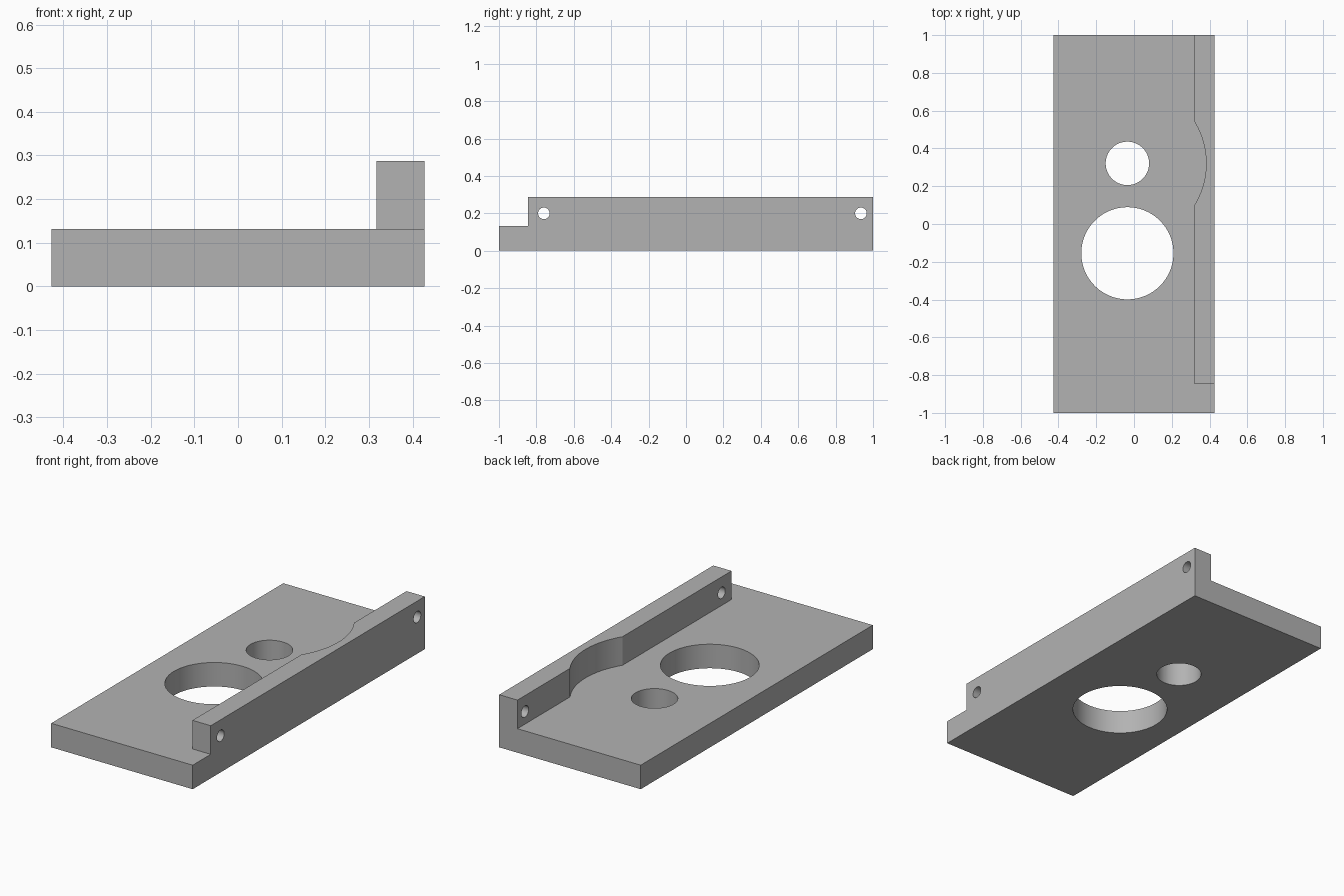
import bpy, bmesh
from math import asin, cos, sin, pi
from mathutils import Matrix

if "Cube" in bpy.data.objects:
    bpy.data.objects.remove(bpy.data.objects["Cube"])

HALF_W, HALF_L = 0.427, 1.0
PLATE_TOP, RAIL_TOP = 0.131, 0.287
RAIL_X, RAIL_FRONT = 0.317, -0.845
HOLE_X, SCALLOP_Y, SCALLOP_X, SCALLOP_R = -0.035, 0.321, -0.042, 0.424

grey = bpy.data.materials.new("plain grey")
grey.use_nodes = True
colour = (0.45, 0.45, 0.45, 1)
grey.diffuse_color = colour
grey.node_tree.nodes["Principled BSDF"].inputs["Base Color"].default_value = colour


def add_object(name, bm):
    bmesh.ops.recalc_face_normals(bm, faces=bm.faces)
    mesh = bpy.data.meshes.new(name)
    bm.to_mesh(mesh)
    bm.free()
    mesh.materials.append(grey)
    obj = bpy.data.objects.new(name, mesh)
    bpy.context.collection.objects.link(obj)
    return obj


def prism(name, outline, z0, z1):
    bm = bmesh.new()
    face = bm.faces.new([bm.verts.new((x, y, z0)) for x, y in outline])
    result = bmesh.ops.extrude_face_region(bm, geom=[face])
    top = [v for v in result["geom"] if isinstance(v, bmesh.types.BMVert)]
    bmesh.ops.translate(bm, verts=top, vec=(0, 0, z1 - z0))
    return add_object(name, bm)


def cylinder(name, location, radius, depth, segments, axis="Z"):
    bm = bmesh.new()
    turn = Matrix.Rotation(pi / 2, 4, "Y") if axis == "X" else Matrix()
    bmesh.ops.create_cone(bm, cap_ends=True, segments=segments, radius1=radius,
                          radius2=radius, depth=depth,
                          matrix=Matrix.Translation(location) @ turn)
    return add_object(name, bm)


# Full-height block that everything is cut from
body = prism("plate_with_rail", [(-HALF_W, -HALF_L), (HALF_W, -HALF_L),
                                 (HALF_W, HALF_L), (-HALF_W, HALF_L)], 0, RAIL_TOP)

# Open area above the plate, with the scallop bulging into the rail
spread = asin((SCALLOP_R ** 2 - (RAIL_X - SCALLOP_X) ** 2) ** 0.5 / SCALLOP_R)
steps = 24
arc = []
for i in range(steps + 1):
    a = spread * (2 * i / steps - 1)
    arc.append((SCALLOP_X + SCALLOP_R * cos(a), SCALLOP_Y + SCALLOP_R * sin(a)))
outline = [(-1, -2), (1, -2), (1, RAIL_FRONT), (RAIL_X, RAIL_FRONT)] + arc
outline += [(RAIL_X, 2), (-1, 2)]
cutters = [prism("clearance_cutter", outline, PLATE_TOP, 1)]

# Holes through the plate and cross holes through the rail
cutters.append(cylinder("large_hole_cutter", (HOLE_X, -0.155, 0), 0.244, 1, 96))
cutters.append(cylinder("small_hole_cutter", (HOLE_X, SCALLOP_Y, 0), 0.115, 1, 64))
for y in (-0.76, 0.935):
    cutters.append(cylinder("rail_hole_cutter", (HALF_W, y, 0.2), 0.031, 1, 32, "X"))

for cutter in cutters:
    cutter.hide_render = True
    mod = body.modifiers.new(cutter.name, "BOOLEAN")
    mod.operation = "DIFFERENCE"
    mod.solver = "EXACT"
    mod.object = cutter

# Bake the cuts and drop the cutters
depsgraph = bpy.context.evaluated_depsgraph_get()
final = bpy.data.meshes.new_from_object(body.evaluated_get(depsgraph))
body.modifiers.clear()
body.data = final
for cutter in cutters:
    bpy.data.objects.remove(cutter)

# Smooth hole walls, sharp edges elsewhere
bpy.ops.object.select_all(action="DESELECT")
body.select_set(True)
bpy.context.view_layer.objects.active = body
bpy.ops.object.shade_smooth_by_angle(angle=pi / 6)
